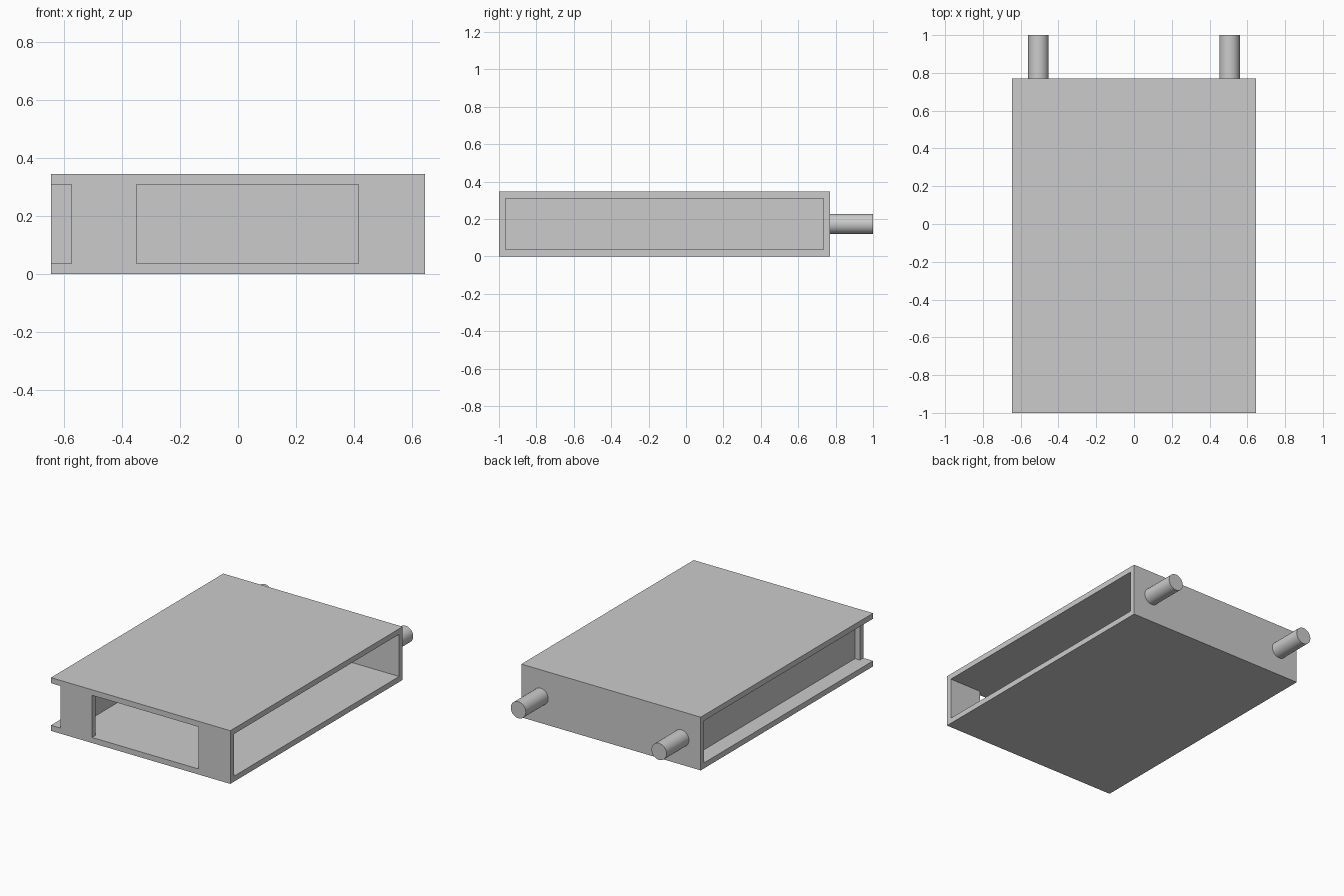
import bpy
import math

if "Cube" in bpy.data.objects:
    bpy.data.objects.remove(bpy.data.objects["Cube"])

# overall sizes
HALF_W, FRONT, BACK, HEIGHT, WALL = 0.645, -1.0, 0.77, 0.346, 0.036
LOW, HIGH = WALL, HEIGHT - WALL            # clear height between the slabs
IN_FRONT, IN_BACK = FRONT + WALL, BACK - WALL


def box(name, x, y, z):
    """Box from (min, max) ranges."""
    bpy.ops.mesh.primitive_cube_add(size=1)
    ob = bpy.context.object
    ob.name = name
    for v in ob.data.vertices:
        v.co = [(a + b) / 2 + c * (b - a) for c, (a, b) in zip(v.co, (x, y, z))]
    return ob


def cut(target, name, x, y):
    """Cut an opening between the floor and roof slabs."""
    cutter = box(name, x, y, (LOW, HIGH))
    cutter.hide_render = True
    mod = target.modifiers.new(name, 'BOOLEAN')
    mod.operation = 'DIFFERENCE'
    mod.solver = 'EXACT'
    mod.object = cutter
    bpy.context.view_layer.objects.active = target
    bpy.ops.object.modifier_apply(modifier=mod.name)
    bpy.data.objects.remove(cutter)


# housing: floor, roof, front, back and inner left wall in one shell
housing = box("housing", (-HALF_W, HALF_W), (FRONT, BACK), (0, HEIGHT))
cut(housing, "main_cavity", (-0.505, 0.8), (IN_FRONT, IN_BACK))
cut(housing, "left_channel", (-0.8, -0.54), (IN_FRONT, IN_BACK))
cut(housing, "front_left_notch", (-0.8, -0.575), (FRONT - 0.1, IN_FRONT + 0.1))
cut(housing, "front_window", (-0.35, 0.415), (FRONT - 0.1, IN_FRONT + 0.1))

# round pegs on the back wall
for side, x in (("left", -0.506), ("right", 0.506)):
    bpy.ops.mesh.primitive_cylinder_add(
        vertices=48, radius=0.054, depth=1 - BACK,
        location=(x, (1 + BACK) / 2, HEIGHT / 2),
        rotation=(math.pi / 2, 0, 0))
    bpy.context.object.name = side + "_peg"
    bpy.ops.object.shade_smooth_by_angle(angle=math.radians(30))
